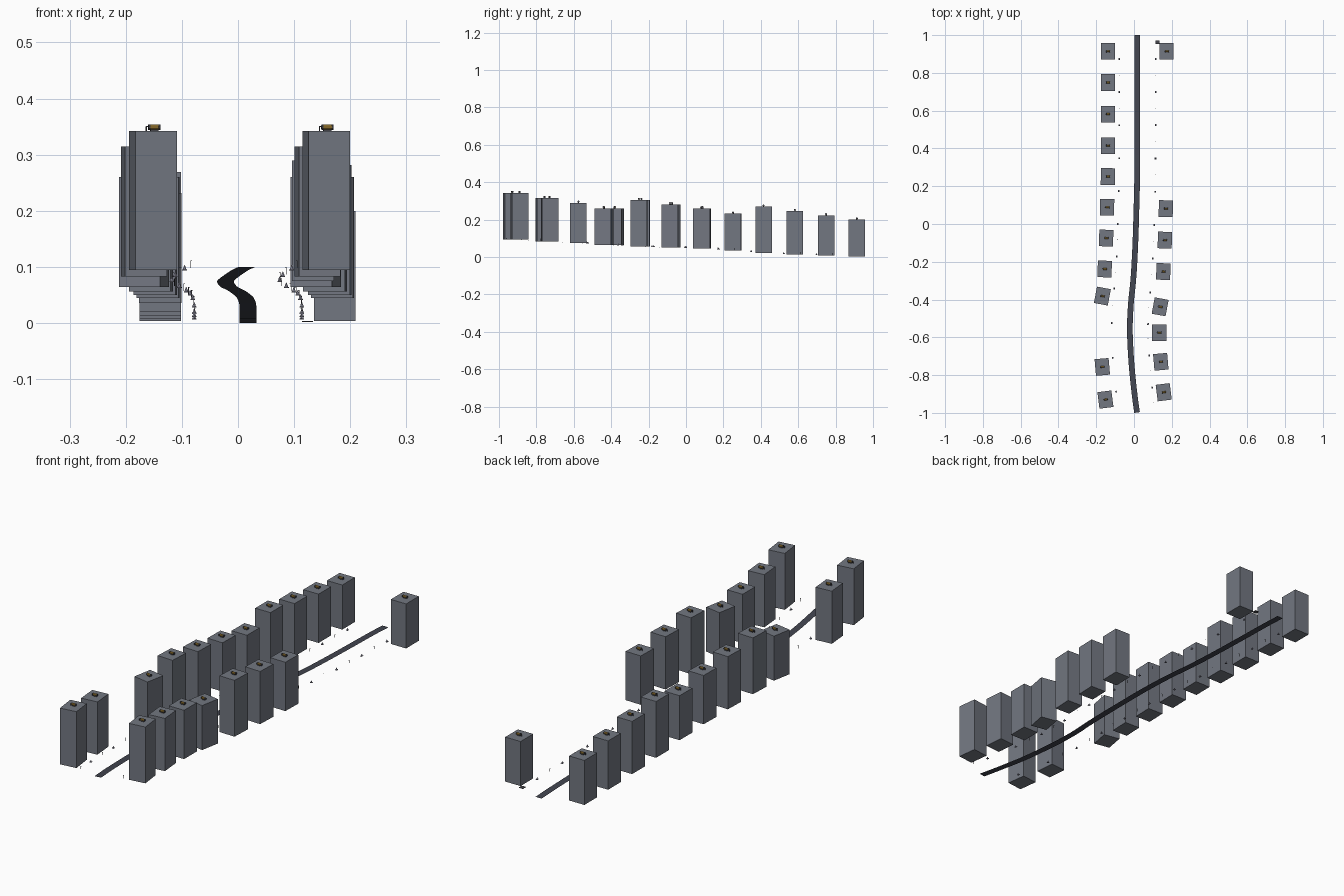
import bpy, bmesh, math
from mathutils import Matrix, Vector

if "Cube" in bpy.data.objects:
    bpy.data.objects.remove(bpy.data.objects["Cube"])


def material(name, rgb):
    m = bpy.data.materials.new(name)
    m.diffuse_color = (*rgb, 1)
    m.use_nodes = True
    m.node_tree.nodes["Principled BSDF"].inputs["Base Color"].default_value = m.diffuse_color
    return m


CONCRETE = material("concrete grey", (0.17, 0.185, 0.22))
ASPHALT = material("asphalt", (0.055, 0.06, 0.08))
GOLD = material("dull gold", (0.42, 0.25, 0.04))
DARK = material("dark metal", (0.06, 0.06, 0.07))
PALE = material("pale violet grey", (0.30, 0.30, 0.38))

# Road centre line: y, x, z
PATH = [(1, .018, 0), (.915, .018, .004), (.75, .018, .008), (.582, .018, .013),
        (.415, .018, .021), (.25, .017, .035), (.085, .013, .045), (-.08, .008, .05),
        (-.245, 0, .056), (-.33, -.007, .06), (-.41, -.0155, .064), (-.5, -.0208, .07),
        (-.575, -.022, .075), (-.743, -.013, .083), (-.91, .004, .0945), (-.998, .016, .1)]


def road_at(y):
    """Smooth position on the centre line."""
    n = len(PATH)
    i = next((k for k in range(n - 1) if y >= PATH[k + 1][0]), n - 2)
    a, b = PATH[i], PATH[i + 1]
    p, q = PATH[max(i - 1, 0)], PATH[min(i + 2, n - 1)]
    h = b[0] - a[0]
    t = (y - a[0]) / h
    out = []
    for c in (1, 2):
        m0 = (b[c] - p[c]) / (b[0] - p[0]) * h
        m1 = (q[c] - a[c]) / (q[0] - a[0]) * h
        out.append((2*t**3 - 3*t*t + 1) * a[c] + (t**3 - 2*t*t + t) * m0
                   + (3*t*t - 2*t**3) * b[c] + (t**3 - t*t) * m1)
    return Vector((out[0], y, out[1]))


def side_at(y):
    """Horizontal direction to the right of the road."""
    d = road_at(min(y + .01, 1)) - road_at(max(y - .01, -.998))
    return Vector((d.y, -d.x, 0)).normalized()


def finish(name, bm, mats, matrix=Matrix()):
    me = bpy.data.meshes.new(name)
    bm.to_mesh(me)
    bm.free()
    for m in mats:
        me.materials.append(m)
    ob = bpy.data.objects.new(name, me)
    ob.matrix_world = matrix
    bpy.context.collection.objects.link(ob)
    return ob


def add_box(bm, centre, size, index=0):
    r = bmesh.ops.create_cube(bm, size=1, matrix=Matrix.Translation(centre) @ Matrix.Diagonal((*size, 1)))
    for f in {f for v in r["verts"] for f in v.link_faces}:
        f.material_index = index


def add_drum(bm, x, length, radius, z, index):
    m = Matrix.Translation((x, 0, z)) @ Matrix.Rotation(math.pi / 2, 4, 'Y')
    r = bmesh.ops.create_cone(bm, cap_ends=True, segments=8, radius1=radius, radius2=radius,
                              depth=length, matrix=m @ Matrix.Rotation(math.pi / 8, 4, 'Z'))
    for f in {f for v in r["verts"] for f in v.link_faces}:
        f.material_index = index


# Road ribbon
bm = bmesh.new()
last = None
for i in range(61):
    y = 1 - 1.998 * i / 60
    c, s = road_at(y), side_at(y) * .015
    row = [bm.verts.new(c - s), bm.verts.new(c + s)]
    if last:
        bm.faces.new((last[0], row[0], row[1], last[1]))
    last = row
finish("road", bm, [ASPHALT])


# Tower blocks with a tank on each roof
def tower(matrix, height):
    bm = bmesh.new()
    add_box(bm, (0, 0, height / 2), (.0747, .088, height))
    finish("tower_block", bm, [CONCRETE], matrix)
    bm = bmesh.new()
    add_drum(bm, .002, .016, .0048, .0065, 0)
    for x in (-.007, .011):
        add_drum(bm, x, .003, .0055, .0065, 1)
    add_box(bm, (.002, 0, .001), (.014, .008, .002), 1)
    add_box(bm, (-.0105, 0, .0075), (.005, .002, .002), 1)
    add_box(bm, (-.0122, 0, .004), (.002, .002, .008), 1)
    finish("roof_tank", bm, [GOLD, DARK], matrix @ Matrix.Translation((0, 0, height)))


# Slot: centre x, centre y, base z, turn in degrees, left present, right present
SLOTS = [(.017, .914, .004, 0, 1, 1), (.017, .749, .008, 0, 1, 0), (.017, .582, .013, 0, 1, 0),
         (.017, .415, .021, 0, 1, 0), (.017, .25, .036, -.5, 1, 0), (.013, .085, .045, -1.3, 1, 1),
         (.008, -.08, .05, -2, 1, 1), (0, -.245, .056, -2.5, 1, 1), (-.0145, -.41, .064, -10.5, 1, 1),
         (-.022, -.575, .075, 0, 0, 1), (-.013, -.743, .083, 5, 1, 1), (.003, -.91, .0945, 7.2, 1, 1)]
HEIGHTS = (.196, .215, .232, .248)
for i, (x, y, z, turn, left, right) in enumerate(SLOTS):
    frame = Matrix.Translation((x, y, z)) @ Matrix.Rotation(math.radians(turn), 4, 'Z')
    for present, side in ((left, -1), (right, 1)):
        if present:
            tower(frame @ Matrix.Translation((side * .1555, 0, 0)), HEIGHTS[i % 4])


def roadside(y, side):
    d = side_at(y)
    return (Matrix.Translation(road_at(y) + d * side * .096)
            @ Matrix.Rotation(math.atan2(d.y, d.x), 4, 'Z'))


# Markers and thin posts alternate along both verges
for i in range(11):
    for side in (-1, 1):
        bm = bmesh.new()
        add_box(bm, (0, 0, .002), (.008, .010, .002))
        bmesh.ops.create_cone(bm, cap_ends=True, segments=6, radius1=.0038, radius2=.0005,
                              depth=.008, matrix=Matrix.Translation((0, 0, .007)))
        finish("verge_marker", bm, [PALE], roadside(.873 - .175 * i, side))
        bm = bmesh.new()
        add_box(bm, (0, 0, .007), (.001, .001, .013))
        add_box(bm, (-side * .001, 0, .0135), (.003, .001, .001))
        finish("verge_post", bm, [DARK], roadside(.785 - .1745 * i, side))

# Small ground plate by the far tower
bm = bmesh.new()
add_box(bm, (.124, .962, .003), (.02, .02, .002))
finish("ground_plate", bm, [DARK])
